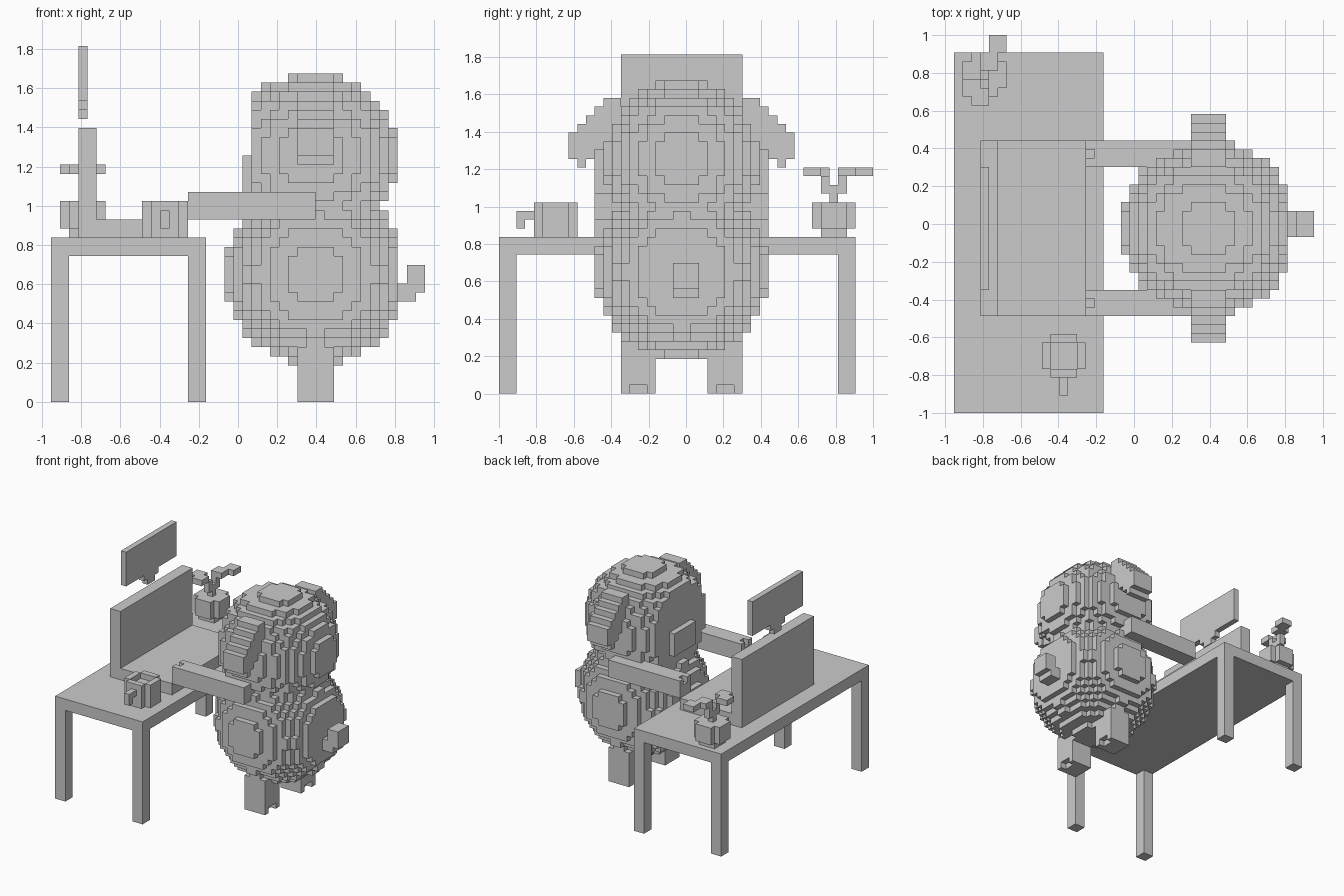
import bpy, bmesh
from mathutils import Vector

if "Cube" in bpy.data.objects:
    bpy.data.objects.remove(bpy.data.objects["Cube"])

# Voxel grid: 41 x 43 x 39 cells, cell edge 2/43
V = 2 / 43
ORIGIN = Vector((-20.5 * V, -1, 0))
parts = {}


def box(x0, x1, y0, y1, z0, z1):
    return {(i, j, k) for i in range(x0, x1) for j in range(y0, y1) for k in range(z0, z1)}


def ball(cx, cy, cz, r):
    n = int(r) + 1
    return {(i, j, k) for i, j, k in box(cx - n, cx + n, cy - n, cy + n, cz - n, cz + n)
            if (i + .5 - cx) ** 2 + (j + .5 - cy) ** 2 + (k + .5 - cz) ** 2 <= r * r}


def round_pot(x, y, z0, z1):
    # 5 x 5 footprint with the corner cells cut off
    return box(x, x + 5, y + 1, y + 4, z0, z1) | box(x + 1, x + 4, y, y + 5, z0, z1)


def mirrored(cells):
    # mirror across the figure's middle plane (cell boundary 21)
    return cells | {(i, 41 - j, k) for i, j, k in cells}


# Desk
parts["desk_top"] = box(0, 17, 0, 41, 16, 18)
legs = set()
for x in (0, 15):
    for y in (0, 39):
        legs |= box(x, x + 2, y, y + 2, 0, 16)
parts["desk_legs"] = legs

# Laptop and the floating panel with its pointed tab
parts["laptop_base"] = box(3, 15, 11, 31, 18, 20)
parts["laptop_screen"] = box(3, 5, 11, 31, 20, 30)
parts["floating_panel"] = (box(3, 4, 14, 28, 33, 39) | box(3, 4, 19, 23, 32, 33)
                           | box(3, 4, 20, 22, 31, 32))

# Mug with recessed drink and hooked handle
parts["mug"] = round_pot(10, 4, 18, 22) - box(11, 14, 5, 8, 21, 22)
parts["mug_handle"] = box(12, 13, 2, 4, 20, 21) | box(12, 13, 2, 3, 19, 20)

# Potted plant
parts["plant_pot"] = round_pot(1, 36, 19, 22) | box(2, 5, 37, 40, 18, 19)
parts["plant_stem"] = (box(3, 4, 38, 39, 22, 24) | box(3, 4, 37, 40, 23, 24)
                       | box(3, 4, 37, 38, 24, 25) | box(3, 4, 39, 40, 24, 25))
parts["plant_leaves"] = (box(2, 4, 35, 37, 25, 26) | box(1, 3, 36, 38, 25, 26)
                         | box(3, 5, 39, 41, 25, 26) | box(4, 6, 41, 43, 25, 26))

# Figure: round body, head with flat face, snout
parts["body"] = {c for c in ball(29, 21, 14, 10) if c[0] < 38}
face = {c for c in ball(28, 21, 27, 9) if c[2] < 35 and c[0] < 29}
parts["head"] = {c for c in ball(29, 21, 27, 9) | face if c[0] >= 22}
parts["snout"] = box(21, 22, 18, 24, 23, 27)

# Ears: drooping stepped columns, listed outward from the head
ear = set()
for off, z0, z1 in ((7, 29, 34), (8, 29, 34), (9, 28, 33), (10, 27, 32), (11, 26, 31), (12, 27, 30)):
    ear |= box(27, 31, 21 + off, 22 + off, z0, z1)
parts["ears"] = mirrored(ear)

# Arms with notched hands, legs with notched heels, tail
parts["arms"] = mirrored(box(15, 29, 11, 14, 20, 23) - box(15, 16, 12, 13, 22, 23))
parts["legs"] = mirrored(box(27, 31, 14, 18, 0, 6) - box(30, 31, 15, 17, 0, 1))
parts["tail"] = box(38, 40, 20, 23, 11, 13) | box(39, 41, 20, 23, 12, 15)

# Mesh each part, leaving out faces hidden against other cells
taken = set().union(*parts.values())
done = set()
for name, cells in parts.items():
    bm = bmesh.new()
    verts = {}

    def corner(p):
        if p not in verts:
            verts[p] = bm.verts.new(ORIGIN + Vector(p) * V)
        return verts[p]

    for c in sorted(cells - done):
        for axis in range(3):
            for side in (0, 1):
                n = list(c)
                n[axis] += 2 * side - 1
                if tuple(n) in taken:
                    continue
                quad = []
                for a, b in ((0, 0), (1, 0), (1, 1), (0, 1)):
                    p = list(c)
                    p[axis] += side
                    p[(axis + 1) % 3] += a
                    p[(axis + 2) % 3] += b
                    quad.append(corner(tuple(p)))
                bm.faces.new(quad if side else quad[::-1])
    done |= cells
    bmesh.ops.dissolve_limit(bm, angle_limit=0.01, verts=bm.verts[:], edges=bm.edges[:])
    mesh = bpy.data.meshes.new(name)
    bm.to_mesh(mesh)
    bm.free()
    bpy.context.collection.objects.link(bpy.data.objects.new(name, mesh))
